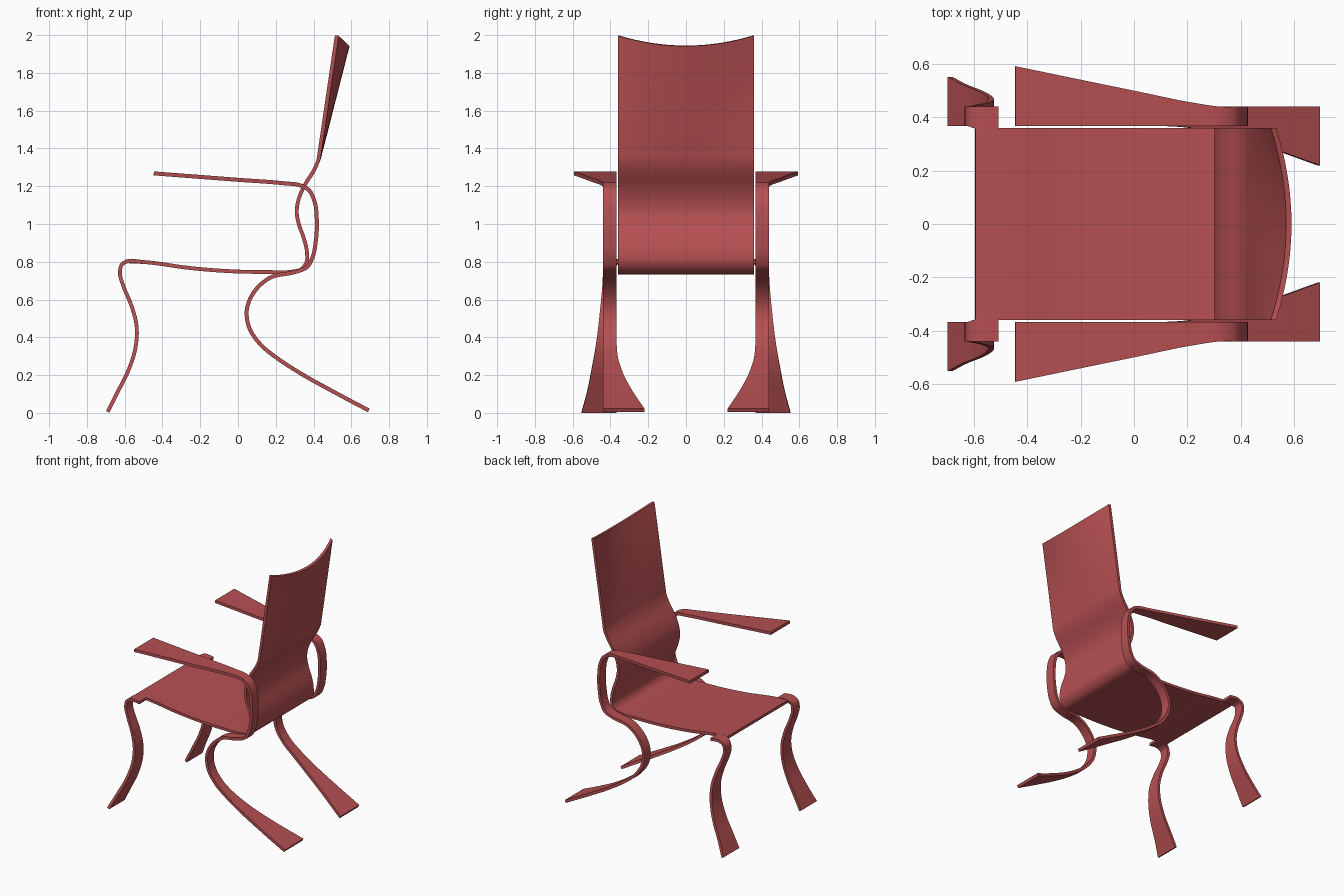
import bpy, bmesh, math
from mathutils import Vector

if "Cube" in bpy.data.objects:
    bpy.data.objects.remove(bpy.data.objects["Cube"])

red = bpy.data.materials.new("red")
red.diffuse_color = (0.47, 0.08, 0.085, 1)
red.use_nodes = True
red.node_tree.nodes["Principled BSDF"].inputs["Base Color"].default_value = red.diffuse_color


def smooth_path(pts, sub):
    """Chord-length Hermite interpolation through tuples of any size."""
    P = [Vector(p) for p in pts]
    d = [max((b.xy - a.xy).length, 1e-4) for a, b in zip(P, P[1:])]
    s = [(P[i + 1] - P[i]) / d[i] for i in range(len(d))]
    m = [s[0]]
    for i in range(1, len(s)):
        m.append((s[i - 1] * d[i] + s[i] * d[i - 1]) / (d[i - 1] + d[i]))
    m.append(s[-1])
    out = []
    for i in range(len(d)):
        for k in range(sub):
            t = k / sub
            out.append(P[i] * (2*t**3 - 3*t*t + 1) + m[i] * d[i] * (t**3 - 2*t*t + t)
                       + P[i + 1] * (3*t*t - 2*t**3) + m[i + 1] * d[i] * (t**3 - t*t))
    return out + [P[-1]]


def ribbon(name, pts, thick, side=1, cols=1, sub=5, bow=None):
    """Bent sheet: each point is (x, z, y_inner, y_outer)."""
    path = smooth_path(pts, sub)
    bm = bmesh.new()
    layers = ([], [])
    for i, p in enumerate(path):
        t = path[min(i + 1, len(path) - 1)].xy - path[max(i - 1, 0)].xy
        n = Vector((-t.y, t.x)).normalized() * thick / 2
        for layer, sign in zip(layers, (1, -1)):
            row = []
            for c in range(cols + 1):
                f = c / cols
                y = p[2] + (p[3] - p[2]) * f
                dx, dz = bow(p[1], 2 * f - 1) if bow else (0, 0)
                row.append(bm.verts.new((p[0] + sign * n.x + dx, y * side,
                                         p[1] + sign * n.y + dz)))
            layer.append(row)
    A, B = layers
    last = len(path) - 1
    for i in range(last):
        for L in layers:
            for c in range(cols):
                bm.faces.new((L[i][c], L[i][c + 1], L[i + 1][c + 1], L[i + 1][c]))
        for c in (0, cols):
            bm.faces.new((A[i][c], A[i + 1][c], B[i + 1][c], B[i][c]))
    for i in (0, last):
        for c in range(cols):
            bm.faces.new((A[i][c], A[i][c + 1], B[i][c + 1], B[i][c]))
    bmesh.ops.recalc_face_normals(bm, faces=bm.faces)
    me = bpy.data.meshes.new(name)
    bm.to_mesh(me)
    bm.free()
    me.materials.append(red)
    ob = bpy.data.objects.new(name, me)
    bpy.context.collection.objects.link(ob)
    bpy.context.view_layer.objects.active = ob
    ob.select_set(True)
    bpy.ops.object.shade_smooth_by_angle(angle=math.radians(35))
    ob.select_set(False)


def back_bow(z, v):
    """Hollow of the backrest, growing from the lumbar bend to the top."""
    k = max(0, (z - 1.33) / 0.67) * (1 - v * v)
    return 0.058 * k, -0.055 * k


# Seat sweeping up into the backrest
W = 0.36
seat = [(-0.595, 0.803), (-0.49, 0.798), (-0.256, 0.767), (-0.02, 0.749), (0.15, 0.746),
        (0.28, 0.747), (0.335, 0.76), (0.362, 0.795), (0.365, 0.85), (0.35, 0.92),
        (0.322, 1.0), (0.311, 1.06), (0.318, 1.12), (0.35, 1.2), (0.405, 1.29),
        (0.424, 1.335), (0.433, 1.39), (0.47, 1.64), (0.523, 1.998)]
ribbon("seat_and_back", [(x, z, -W, W) for x, z in seat], 0.02, cols=16, bow=back_bow)

I, O = 0.367, 0.44
for side, tag in ((1, "left"), (-1, "right")):
    # Front leg, hooked over the seat front and flared outward at the foot
    ribbon("front_leg_" + tag, [
        (-0.51, 0.80, 0.355, O), (-0.585, 0.803, 0.355, O), (-0.615, 0.785, I, O),
        (-0.625, 0.74, I, O), (-0.608, 0.675, I, 0.443), (-0.565, 0.57, I, 0.452),
        (-0.537, 0.46, I, 0.464), (-0.54, 0.36, I, 0.477), (-0.578, 0.23, I, 0.5),
        (-0.64, 0.105, I, 0.525), (-0.69, 0.005, I, 0.552)], 0.02, side)
    # Armrest running down into the rear leg as one bent strip
    ribbon("arm_and_rear_leg_" + tag, [
        (-0.446, 1.268, I, 0.592), (0.0, 1.234, I, 0.5), (0.25, 1.215, I, 0.45),
        (0.325, 1.206, I, O), (0.375, 1.18, I, O), (0.405, 1.12, I, O),
        (0.417, 1.03, I, O), (0.412, 0.91, I, O), (0.395, 0.825, I, O),
        (0.365, 0.772, I, O), (0.31, 0.748, I, O), (0.166, 0.714, I, O),
        (0.085, 0.64, I, O), (0.047, 0.55, I, O), (0.056, 0.46, I, O),
        (0.124, 0.357, I, O), (0.2, 0.295, 0.362, O), (0.325, 0.213, 0.338, O),
        (0.5, 0.115, 0.288, O), (0.692, 0.013, 0.22, O)], 0.021, side)
